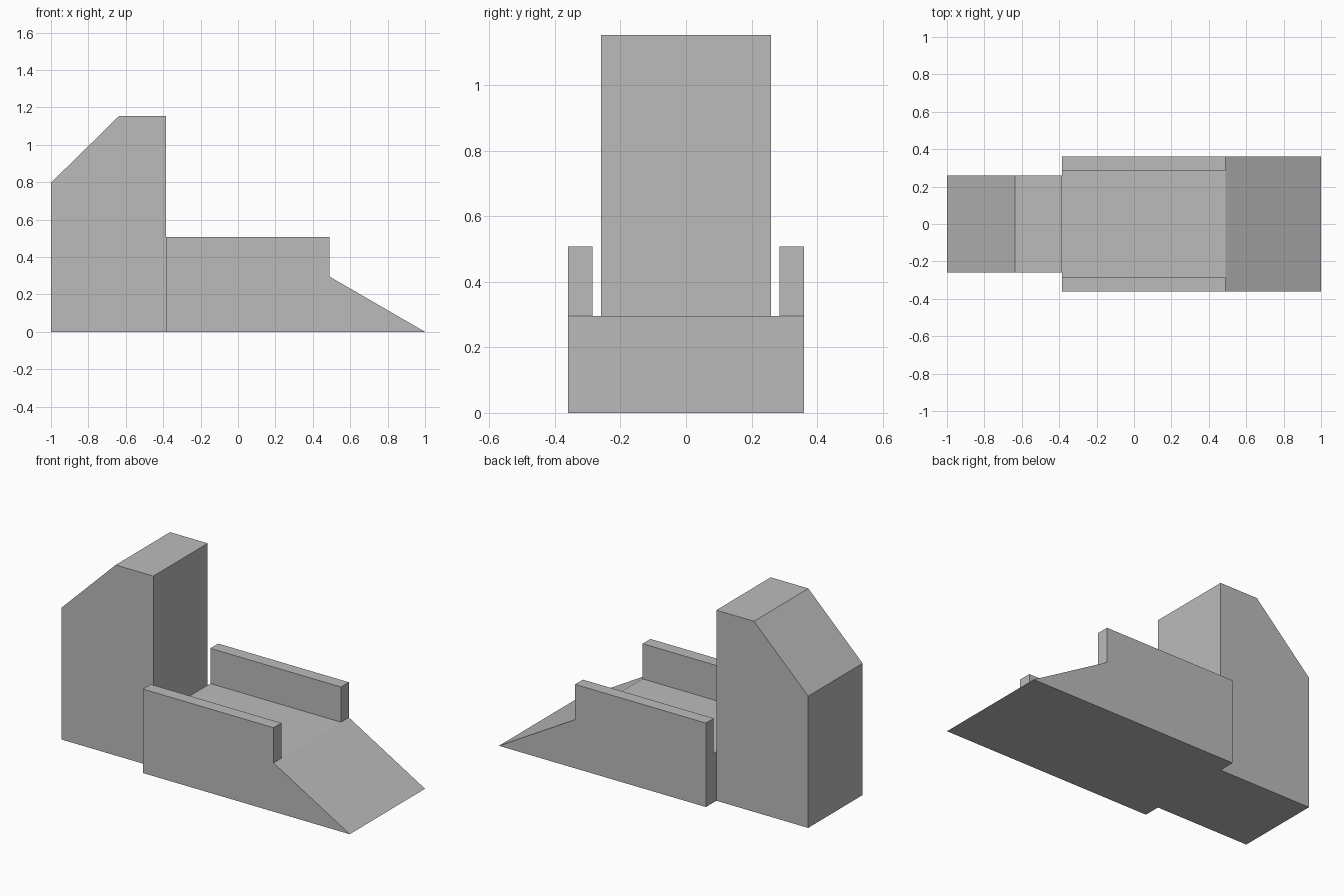
import bpy
import bmesh

cube = bpy.data.objects.get("Cube")
if cube:
    bpy.data.objects.remove(cube, do_unlink=True)

# Single flat colour
grey = bpy.data.materials.new("plain grey")
grey.use_nodes = True
colour = (0.5, 0.5, 0.5, 1.0)
grey.diffuse_color = colour
grey.node_tree.nodes["Principled BSDF"].inputs["Base Color"].default_value = colour


def extrude_profile(name, profile, y_min, y_max):
    """Extrude an (x, z) outline along y into a flat-shaded solid."""
    bm = bmesh.new()
    outline = bm.faces.new([bm.verts.new((x, y_min, z)) for x, z in profile])
    result = bmesh.ops.extrude_face_region(bm, geom=[outline], use_keep_orig=True)
    moved = [v for v in result["geom"] if isinstance(v, bmesh.types.BMVert)]
    bmesh.ops.translate(bm, verts=moved, vec=(0, y_max - y_min, 0))
    bmesh.ops.recalc_face_normals(bm, faces=bm.faces)
    mesh = bpy.data.meshes.new(name)
    bm.to_mesh(mesh)
    bm.free()
    mesh.materials.append(grey)
    obj = bpy.data.objects.new(name, mesh)
    bpy.context.collection.objects.link(obj)
    return obj


joint, deck_end = -0.385, 0.49
deck_z, rail_z, tower_z = 0.295, 0.508, 1.153
half_width, rail_inner, tower_half = 0.36, 0.285, 0.26

# Tower with a sloped rear roof
extrude_profile("tower", [(-1, 0), (joint, 0), (joint, tower_z),
                          (-0.637, tower_z), (-1, 0.797)],
                -tower_half, tower_half)

# Deck running down into the ramp
extrude_profile("deck_and_ramp", [(joint, 0), (1, 0), (deck_end, deck_z),
                                  (joint, deck_z)],
                -half_width, half_width)

# Low walls along both edges of the deck
rail = [(joint, deck_z), (deck_end, deck_z), (deck_end, rail_z), (joint, rail_z)]
for side, y_min, y_max in (("right", -half_width, -rail_inner),
                           ("left", rail_inner, half_width)):
    extrude_profile(side + "_side_wall", rail, y_min, y_max)
